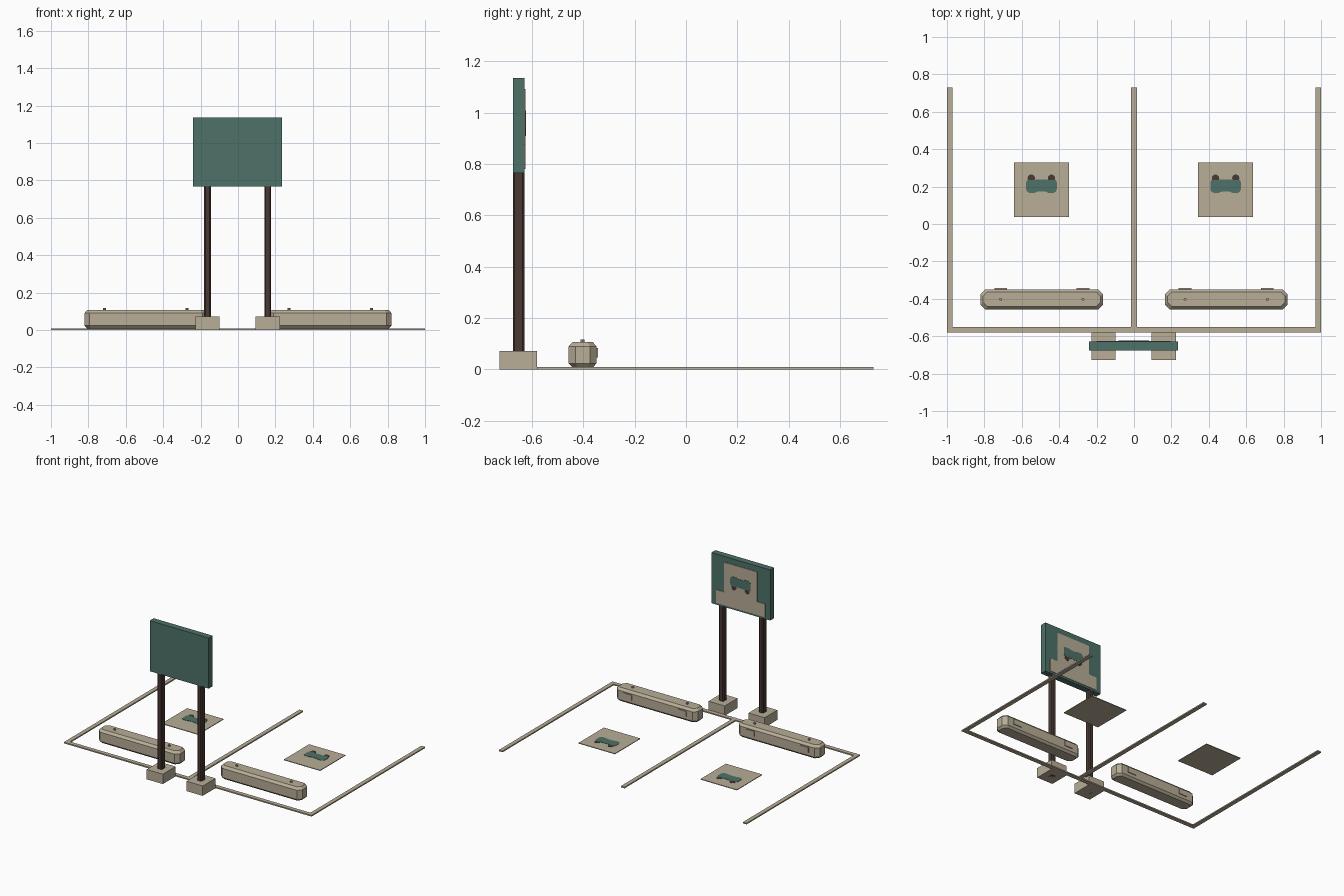
import bpy, bmesh, math
from mathutils import Matrix

if "Cube" in bpy.data.objects:
    bpy.data.objects.remove(bpy.data.objects["Cube"])


def material(name, rgb):
    m = bpy.data.materials.new(name)
    m.diffuse_color = (*rgb, 1)
    m.use_nodes = True
    m.node_tree.nodes["Principled BSDF"].inputs["Base Color"].default_value = m.diffuse_color
    return m


BEIGE = material("warm_beige", (0.48, 0.42, 0.31))
TEAL = material("dark_teal", (0.076, 0.165, 0.14))
BROWN = material("dark_brown", (0.068, 0.041, 0.033))


def finish(name, bm, mat):
    bmesh.ops.recalc_face_normals(bm, faces=bm.faces)
    me = bpy.data.meshes.new(name)
    bm.to_mesh(me)
    bm.free()
    me.materials.append(mat)
    ob = bpy.data.objects.new(name, me)
    bpy.context.collection.objects.link(ob)
    return ob


def loft(name, rings, mat, matrix=Matrix()):
    """Skin a stack of equal-length point rings and cap both ends."""
    bm = bmesh.new()
    loops = [[bm.verts.new(p) for p in ring] for ring in rings]
    n = len(loops[0])
    for a, b in zip(loops, loops[1:]):
        for i in range(n):
            j = (i + 1) % n
            bm.faces.new((a[i], a[j], b[j], b[i]))
    bm.faces.new(loops[0])
    bm.faces.new(loops[-1])
    bm.transform(matrix)
    return finish(name, bm, mat)


def prism(name, outline, z0, z1, mat, matrix=Matrix()):
    return loft(name, [[(x, y, z) for x, y in outline] for z in (z0, z1)], mat, matrix)


def box(name, x0, x1, y0, y1, z0, z1, mat):
    return prism(name, [(x0, y0), (x1, y0), (x1, y1), (x0, y1)], z0, z1, mat)


def chamfered(cx, cy, hx, hy, c):
    """Rectangle outline with cut corners."""
    return [(cx + x, cy + y) for x, y in (
        (-hx + c, -hy), (hx - c, -hy), (hx, -hy + c), (hx, hy - c),
        (hx - c, hy), (-hx + c, hy), (-hx, hy - c), (-hx, -hy + c))]


def circle(cx, cy, r, n=12):
    return [(cx + r * math.cos(2 * math.pi * i / n), cy + r * math.sin(2 * math.pi * i / n))
            for i in range(n)]


# Flat vehicle symbol, wheels toward +y, lying on local z = 0
HALF_BODY = [(0.0, -0.030), (0.022, -0.030), (0.036, -0.036), (0.066, -0.036), (0.078, -0.028),
             (0.082, -0.015), (0.082, 0.020), (0.076, 0.033), (0.0, 0.034)]
BODY = HALF_BODY + [(-x, y) for x, y in HALF_BODY[-2:0:-1]]


def vehicle_symbol(name, matrix):
    prism(name + "_body", BODY, 0, 0.002, TEAL, matrix)
    for s in (-1, 1):
        prism(name + "_wheel", circle(s * 0.054, 0.042, 0.020), 0, 0.0015, BROWN, matrix)


# Painted bay lines
LINE = 0.009
box("bay_line_front", -1, 1, -0.58, -0.55, 0, LINE, BEIGE)
for x in (-0.985, 0, 0.985):
    box("bay_line_side", x - 0.015, x + 0.015, -0.55, 0.73, 0, LINE, BEIGE)

# Ground markings and wheel stops, one set per bay
for s, mark_x in ((-1, -0.495), (1, 0.49)):
    box("ground_panel", mark_x - 0.147, mark_x + 0.147, 0.038, 0.33, 0, 0.005, BEIGE)
    vehicle_symbol("ground_symbol", Matrix.Translation((mark_x, 0.203, 0.005)))

    cx, cy = s * 0.493, -0.403
    levels = ((0.008, 0.014), (0.023, 0), (0.09, 0), (0.107, 0.015))
    loft("wheel_stop", [[(x, y, z) for x, y in chamfered(cx, cy, 0.328 - d, 0.054 - d, 0.026 - d * 0.3)]
                        for z, d in levels], BEIGE)
    for t in (-1, 1):
        bx = cx + t * 0.22
        prism("wheel_stop_bolt", circle(bx, cy, 0.008, 8), 0.105, 0.117, BEIGE)
        box("wheel_stop_reflector", bx - 0.034, bx + 0.034, -0.350, -0.343, 0.046, 0.083, BEIGE)

# Sign footings and posts
SIGN_Y = -0.652
for s in (-1, 1):
    cx = -0.002 + s * 0.161
    box("sign_footing", cx - 0.065, cx + 0.065, -0.727, -0.58, 0, 0.072, BEIGE)
    prism("sign_post", chamfered(cx, SIGN_Y, 0.0185, 0.0225, 0.007), 0.0, 0.77, BROWN)

# Sign board with panels and symbol on its rear face
BACK = SIGN_Y + 0.023
box("sign_board", -0.24, 0.236, SIGN_Y - 0.023, BACK, 0.766, 1.135, TEAL)
box("sign_symbol_panel", -0.137, 0.133, BACK, BACK + 0.003, 0.876, 1.093, BEIGE)
box("sign_lower_panel", -0.2, 0.196, BACK, BACK + 0.003, 0.78, 0.876, BEIGE)
# local y points down and local z points to +y
vehicle_symbol("sign_symbol", Matrix.Translation((-0.002, BACK + 0.003, 0.972))
               @ Matrix.Rotation(math.radians(-90), 4, 'X'))
